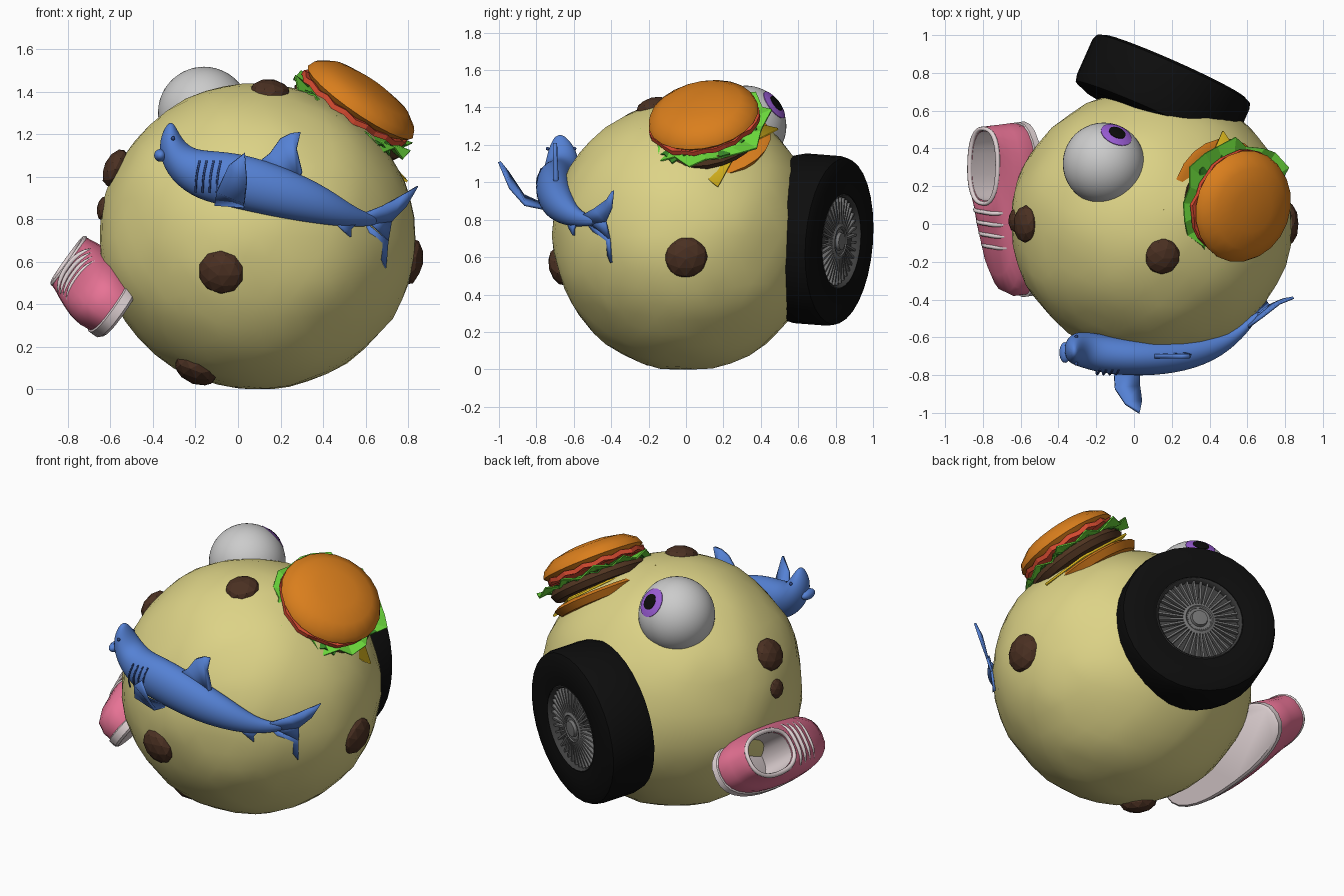
import bpy, bmesh, math, random
from mathutils import Vector, Matrix, noise

if "Cube" in bpy.data.objects:
    bpy.data.objects.remove(bpy.data.objects["Cube"])

random.seed(4)
MATS = {}
COL = dict(dough=(.72, .65, .24), chip=(.07, .03, .016), orange=(.70, .21, .012), red=(.68, .07, .03),
           green=(.15, .70, .045), dark_green=(.04, .25, .02), yellow=(.72, .48, .013), patty=(.08, .035, .015),
           blue=(.09, .22, .66), dark_blue=(.03, .07, .25), pink=(.80, .17, .30), sole=(.76, .66, .67),
           black=(.004, .004, .004), purple=(.33, .11, .68), spoke=(.17, .17, .17), rim=(.05, .05, .05))


def paint(ob, col):
    if col:
        if col not in MATS:
            MATS[col] = bpy.data.materials.new(col)
            MATS[col].diffuse_color = (*COL[col], 1)
        ob.data.materials.append(MATS[col])
    return ob


def finish(name, bm, col, M=Matrix(), angle=40):
    bmesh.ops.remove_doubles(bm, verts=bm.verts, dist=1e-5)
    bmesh.ops.recalc_face_normals(bm, faces=bm.faces)
    me = bpy.data.meshes.new(name)
    bm.to_mesh(me)
    bm.free()
    ob = bpy.data.objects.new(name, me)
    ob.matrix_world = M
    bpy.context.collection.objects.link(ob)
    if angle:
        bpy.ops.object.select_all(action='DESELECT')
        ob.select_set(True)
        bpy.context.view_layer.objects.active = ob
        bpy.ops.object.shade_smooth_by_angle(angle=math.radians(angle))
    return paint(ob, col)


def frame(origin, z, x_hint=(1, 0, 0)):
    z = Vector(z).normalized()
    y = z.cross(Vector(x_hint)).normalized()
    x = y.cross(z)
    M = Matrix((x, y, z)).transposed().to_4x4()
    M.translation = origin
    return M


def loft(name, rings, col, M=Matrix(), angle=40, cap=True):
    bm = bmesh.new()
    vs = [[bm.verts.new(p) for p in r] for r in rings]
    n = len(vs[0])
    for a, b in zip(vs, vs[1:]):
        for i in range(n):
            bm.faces.new((a[i], a[(i + 1) % n], b[(i + 1) % n], b[i]))
    if cap:
        bm.faces.new(vs[0])
        bm.faces.new(vs[-1])
    return finish(name, bm, col, M, angle)


def lathe(name, profile, col, M, segs=24, angle=40):
    ang = [2 * math.pi * i / segs for i in range(segs)]
    return loft(name, [[(r * math.cos(a), r * math.sin(a), h) for a in ang] for r, h in profile],
                col, M, angle, cap=False)


def ball(name, loc, size, col, sub=2, M=None, angle=40):
    bm = bmesh.new()
    bmesh.ops.create_icosphere(bm, subdivisions=sub, radius=1)
    bmesh.ops.scale(bm, vec=size, verts=bm.verts)
    return finish(name, bm, col, M or Matrix.Translation(loc), angle)


def thicken(ob, t):
    s = ob.modifiers.new("thick", 'SOLIDIFY')
    s.thickness, s.offset = t, 0


def plate(name, pts, col, thick, M=Matrix()):
    bm = bmesh.new()
    bm.faces.new([bm.verts.new(p) for p in pts])
    bmesh.ops.triangulate(bm, faces=bm.faces)
    thicken(finish(name, bm, col, M, 50), thick)


def tube(name, pts, r, col, M=Matrix(), cyclic=False):
    cu = bpy.data.curves.new(name, 'CURVE')
    cu.dimensions, cu.bevel_depth, cu.bevel_resolution, cu.resolution_u = '3D', r, 2, 4
    cu.use_fill_caps = True
    sp = cu.splines.new('BEZIER')
    sp.bezier_points.add(len(pts) - 1)
    for b, p in zip(sp.bezier_points, pts):
        b.co, b.handle_left_type, b.handle_right_type = p, 'AUTO', 'AUTO'
    sp.use_cyclic_u = cyclic
    ob = bpy.data.objects.new(name, cu)
    ob.matrix_world = M
    bpy.context.collection.objects.link(ob)
    paint(ob, col)


# Lumpy dough ball with a flattened base
C, R = Vector((.09, 0, .718)), Vector((.745, .715, .722))
bm = bmesh.new()
bmesh.ops.create_icosphere(bm, subdivisions=4, radius=1)
for v in bm.verts:
    k = 1 + .018 * noise.noise(v.co * 2.5) + .012 * noise.noise(v.co * 8)
    v.co = C + Vector((v.co.x * R.x, v.co.y * R.y, v.co.z * R.z)) * k
    v.co.z = max(v.co.z, .003)
low = min(v.co.z for v in bm.verts)
bmesh.ops.translate(bm, vec=(0, 0, -low), verts=bm.verts)
finish("dough_ball", bm, "dough", angle=30)

# Chocolate chips, flattened along the surface normal
for i, (p, s) in enumerate([((-.08, -.67, .55), .11), ((.805, 0, .60), .12), ((.15, -.17, 1.40), .10),
                            ((-.575, 0, 1.04), .10), ((-.63, .02, .85), .062), ((-.20, -.2, .09), .11)]):
    n = Vector(p) - C
    ball(f"chip_{i + 1}", p, (s, s * .95, s * .55), "chip", 2, frame(p, n, (.3, .8, .2)), 0)

# Eye with iris and pupil caps
E, look = Vector((-.16, .32, 1.30)), (.07, .16, .12)
ME = frame(E, look)
ball("eyeball", E, (.217,) * 3, None, 4, angle=60)
for name, col, rad, a in (("iris", "purple", .220, 23), ("pupil", "black", .223, 12)):
    prof = [(rad * math.sin(math.radians(a * k / 5)), rad * math.cos(math.radians(a * k / 5))) for k in range(6)]
    prof.append((prof[-1][0] * .97, prof[-1][1] - .015))
    lathe(name, prof, col, ME, 32)

# Burger stack, tilted
up_b, down_b = (.56, -.18, .81), (.8, 0, -.57)
MB = frame((.585, .09, 1.365), up_b, down_b)
lathe("top_bun", [(0, .09), (.12, .083), (.22, .062), (.285, .018), (.30, -.018), (.27, -.045), (0, -.045)],
      "orange", MB, 22)
lathe("patty", [(0, -.095), (.28, -.10), (.298, -.13), (.28, -.165), (0, -.168)], "patty", MB, 22)
lathe("bottom_bun", [(0, 0), (.27, -.002), (.30, -.02), (.27, -.06), (0, -.07)], "orange",
      frame((.465, .155, 1.22), up_b, down_b), 22)


def ragged(name, col, h, r0, r1, wave, n, thick):
    ring = []
    for i in range(n):
        a, r = 2 * math.pi * i / n, random.uniform(r0, r1)
        ring.append((r * math.cos(a), r * math.sin(a), h + wave * (-1) ** i))
    ob = loft(name, [[(0, 0, h)] * n, [(x * .75, y * .75, h) for x, y, _ in ring], ring],
              col, MB, 0, cap=False)
    thicken(ob, thick)


ragged("tomato", "red", -.052, .28, .305, .006, 30, .026)
ragged("lettuce", "green", -.092, .28, .375, .018, 22, .008)
ragged("lettuce_under", "dark_green", -.098, .25, .32, .014, 30, .008)
MC = frame((.475, .12, 1.212), up_b, (.63, .1, -.47))
plate("cheese", [(.40, 0, -.02), (.15, .15, .02), (0, .38, -.01), (-.15, .15, .02), (-.39, 0, 0), (-.15, -.15, .02),
                 (0, -.36, 0), (.15, -.15, .02)], "yellow", .012, MC)

# Wheel: tyre, dished rim, spokes, hub
MW = frame((.09, .555, .705), (.40, .90, -.07))
lathe("tyre", [(0, 0), (.38, -.005), (.445, .02), (.455, .06), (.455, .26), (.445, .29), (.41, .305), (.31, .31),
               (.255, .302), (.245, .255), (0, .255)], "black", MW, 32, 35)
lathe("wheel_rim", [(0, .257), (.235, .257), (.238, .29), (.25, .304), (.256, .297)], "rim", MW, 32)
bm = bmesh.new()
for i in range(36):
    m = Matrix.Rotation(2 * math.pi * i / 36, 4, 'Z') @ Matrix.Translation((.155, 0, .277)) \
        @ Matrix.Rotation(.06, 4, 'Y') @ Matrix.Diagonal((.18, .011, .025, 1))
    bmesh.ops.create_cube(bm, size=1, matrix=m)
finish("spokes", bm, "spoke", MW, 0)
lathe("hub", [(.095, .265), (.095, .293), (.08, .30), (.07, .29), (.05, .29), (.045, .307), (0, .31)],
      "spoke", MW, 24)

# Shoe: x = toe direction, z = up through the opening
f, up = Vector((.03, -.98, -.14)), Vector((-.81, 0, .59))
MS = frame((-.56, .085, .405), up - f * up.dot(f) / f.length_squared, f) @ Matrix.Diagonal((1.02, 1.26, 1.08, 1))


def foot(h, heel, toe, hw, n=28):
    mid, half = (heel + toe) / 2, (toe - heel) / 2
    pts = []
    for i in range(n):
        a = 2 * math.pi * i / n
        c, s = math.cos(a), math.sin(a)
        l = mid + half * math.copysign(abs(c) ** .85, c)
        pts.append((l, hw * math.copysign(abs(s) ** .8, s), h * (1 + .25 * (l + .15))))
    return pts


loft("shoe_sole", [foot(*r) for r in ((0, -.44, .45, .135), (.01, -.455, .462, .145), (.045, -.455, .462, .145),
                                      (.05, -.45, .455, .138))], "sole", MS)
loft("shoe_upper", [foot(*r) for r in ((.045, -.445, .45, .138), (.09, -.455, .45, .143), (.14, -.455, .42, .138),
                                       (.18, -.455, .33, .128), (.215, -.455, .19, .12), (.245, -.453, .05, .112),
                                       (.27, -.45, -.045, .108), (.262, -.43, -.07, .09))], "pink", MS, 50, False)
loft("shoe_lining", [foot(*r) for r in ((.265, -.432, -.068, .091), (.18, -.43, -.05, .095), (.05, -.42, -.03, .095))],
     "sole", MS, cap=False)
tube("shoe_collar", foot(.268, -.443, -.055, .10), .011, "sole", MS, True)
for i in range(4):
    l, h, w = -.01 + .062 * i, .276 - .014 * i, .108
    tube(f"lace_{i + 1}", [(l - .01, -w, h - .075), (l, -w * .75, h - .025), (l, 0, h), (l, w * .75, h - .025),
                           (l - .01, w, h - .075)], .011, "sole", MS)

# Shark body: x, y, z, half height, half depth from tail to snout
path = [(.67, -.46, .795, .022, .012), (.56, -.58, .798, .042, .035), (.40, -.66, .862, .093, .08),
        (.20, -.70, .925, .125, .10), (0, -.705, .982, .135, .105), (-.16, -.69, 1.005, .125, .105),
        (-.26, -.665, 1.055, .098, .10), (-.31, -.66, 1.13, .072, .09), (-.32, -.67, 1.20, .045, .065),
        (-.315, -.68, 1.255, .012, .02)]
rings = []
for i, (x, y, z, hh, hd) in enumerate(path):
    a, b = path[max(i - 1, 0)], path[min(i + 1, len(path) - 1)]
    t = (Vector(b[:3]) - Vector(a[:3])).normalized()
    side = (Vector((0, -1, 0)) + t * t.y).normalized()
    v = t.cross(side)
    rings.append([Vector((x, y, z)) + v * hh * math.cos(k * math.pi / 6) + side * hd * math.sin(k * math.pi / 6)
                  for k in range(12)])
s = loft("shark_body", rings, "blue", angle=80).modifiers.new("smooth", 'SUBSURF')
s.levels = s.render_levels = 2
ball("shark_jaw", (-.365, -.68, 1.10), (.03, .055, .03), "blue", 3)
for s in (-1, 1):
    ball("shark_eye", (-.305, -.668 + s * .072, 1.18), (.01, .01, .01), "dark_blue", 2)

# Fins
plate("dorsal_fin", [(.06, -.70, 1.04), (.15, -.70, 1.11), (.20, -.70, 1.18), (.25, -.70, 1.205), (.295, -.70, 1.21),
                     (.275, -.70, 1.13), (.30, -.70, 1.02), (.28, -.69, .97)], "blue", .022)
plate("tail_fin_upper", [(.55, -.585, .81), (.68, -.49, .86), (.77, -.42, .91), (.845, -.39, .955), (.79, -.40, .86),
                         (.72, -.43, .79), (.60, -.53, .775)], "blue", .014)
plate("tail_fin_lower", [(.60, -.53, .80), (.70, -.445, .82), (.72, -.43, .79), (.705, -.41, .70)], "blue", .014)
plate("tail_fin_tip", [(.60, -.53, .785), (.705, -.41, .70), (.695, -.40, .57), (.635, -.44, .67)], "blue", .014)
plate("pectoral_fin", [(-.11, -.74, .87), (.03, -.76, .86), (.03, -.86, .88), (.04, -.94, .97), (.03, -.998, 1.11),
                       (-.045, -.95, 1.05), (-.10, -.87, .93)], "blue", .016)
plate("anal_fin", [(.44, -.64, .80), (.56, -.585, .785), (.53, -.60, .75), (.53, -.60, .715), (.49, -.62, .75)],
      "blue", .015)

# Gill slits
for i in range(4):
    x = -.20 + .033 * i
    tube(f"gill_{i + 1}", [(x + .02, -.772, 1.075), (x + .005, -.797, 1.0), (x, -.775, .925)], .005, "dark_blue")

for m in bpy.data.materials:
    if m.users and not m.is_grease_pencil:
        m.use_nodes = True
        m.node_tree.nodes["Principled BSDF"].inputs["Base Color"].default_value = m.diffuse_color
